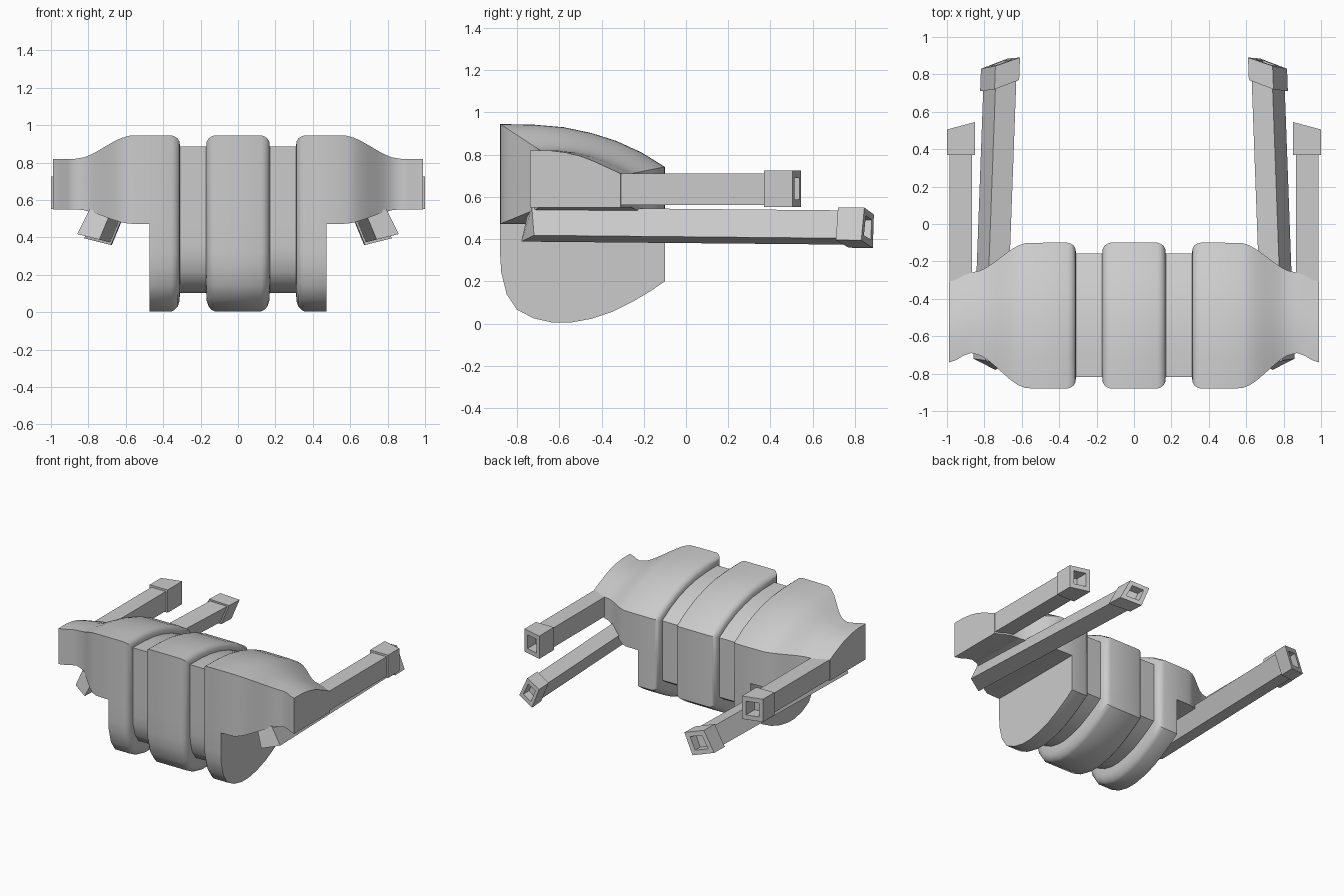
import bpy, bmesh, math

if "Cube" in bpy.data.objects:
    bpy.data.objects.remove(bpy.data.objects["Cube"])

def make(name, bm, angle=40):
    bmesh.ops.recalc_face_normals(bm, faces=bm.faces)
    me = bpy.data.meshes.new(name)
    bm.to_mesh(me)
    bm.free()
    ob = bpy.data.objects.new(name, me)
    bpy.context.collection.objects.link(ob)
    bpy.ops.object.select_all(action='DESELECT')
    ob.select_set(True)
    bpy.context.view_layer.objects.active = ob
    bpy.ops.object.shade_smooth_by_angle(angle=math.radians(angle))
    m = ob.modifiers.new("Mirror", 'MIRROR')
    m.merge_threshold = 0.0005
    return ob

def bridge(bm, a, b):
    n = len(a)
    for i in range(n):
        j = (i + 1) % n
        bm.faces.new((a[i], a[j], b[j], b[i]))

def loft(name, rings):
    bm = bmesh.new()
    vs = [[bm.verts.new(p) for p in r] for r in rings]
    for a, b in zip(vs, vs[1:]):
        bridge(bm, a, b)
    bm.faces.new(vs[0])
    bm.faces.new(vs[-1])
    return make(name, bm)

# ---- Body: side profile (y, z), upper half then underside
upper = [(-.88, .472), (-.88, .945), (-.72, .942), (-.58, .93), (-.45, .903),
         (-.33, .865), (-.21, .81), (-.10, .742), (-.10, .472)]
under = [(-.10, .20), (-.17, .152), (-.25, .105), (-.35, .055), (-.45, .022), (-.55, .004),
         (-.63, .004), (-.72, .024), (-.80, .065), (-.85, .14), (-.875, .24), (-.88, .32)]
# wing tip profile, point for point with the upper half
tip = [(-.69, .55), (-.69, .82), (-.60, .82), (-.52, .81), (-.45, .793),
       (-.39, .77), (-.32, .738), (-.26, .71), (-.26, .55)]

def inset(p, t):
    y, z = p
    return (y + t * (-.488 + .846 * (y + .49) - y), z + t * (.10 + .831 * z - z))

full = upper + under
stations = [(0, 0), (.125, 0), (.143, .1), (.158, .28), (.167, .55), (.17, 1),
            (.31, 1), (.313, .55), (.322, .28), (.337, .1), (.355, 0), (.472, 0)]
bm = bmesh.new()
rings = [[bm.verts.new((x, *inset(p, t))) for p in full] for x, t in stations]
for a, b in zip(rings, rings[1:]):
    bridge(bm, a, b)
n = len(upper)
last = rings[-1]
bm.faces.new([last[0], last[n - 1]] + last[n:])      # flat end of the lower belly
prev = last[:n]
for x in (.58, .62, .66, .70, .74, .78, .82, .87, .91, .95, .99):
    u = max(0, min(1, (x - .56) / .31))
    s = u * u * (3 - 2 * u)
    v = max(0, (x - .87) / .12)
    dy = -.05 * v * v * (3 - 2 * v)
    ring = [bm.verts.new((x, a[0] + s * (b[0] - a[0]) + dy, a[1] + s * (b[1] - a[1])))
            for a, b in zip(upper, tip)]
    bridge(bm, prev, ring)
    prev = ring
bm.faces.new(prev)
make("body", bm)

# ---- Arms: bar plus a hollow end collar
def scaled(pts, k):
    c = [sum(p[i] for p in pts) / len(pts) for i in range(3)]
    return [tuple(c[i] + k * (p[i] - c[i]) for i in range(3)) for p in pts]

def collar(name, start, end, hole=.6, depth=.1):
    rim = scaled(end, hole)
    floor = [(x, y - depth, z) for x, y, z in rim]
    loft(name, [start, end, rim, floor])

# upper arm
rect = [(.865, .562), (.865, .71), (.987, .71), (.987, .562)]
loft("upper_arm", [[(x, y, z) for x, z in rect] for y in (-.33, .42)])
crect = [(.85, .552), (.85, .725), (1.0, .725), (1.0, .552)]
start = [(x, .37, z) for x, z in crect]
end = [(x, y, z) for (x, z), y in zip(crect, (.545, .545, .505, .505))]
collar("upper_arm_collar", start, end)

# lower arm: tilted section, drifting inward towards the back
sect = [(.795, .55), (.86, .418), (.74, .388), (.685, .522)]

def lower(ys, k=1):
    cx = sum(p[0] for p in sect) / 4
    cz = sum(p[1] for p in sect) / 4
    out = []
    for (x, z), y in zip(sect, ys):
        f = (y + .75) / 1.5
        out.append((cx + k * (x - cx) - .055 * f, y, cz + k * (z - cz) - .014 * f))
    return out

loft("lower_arm", [lower((-.73, -.72, -.78, -.75)), lower((.78, .76, .82, .82))])
collar("lower_arm_collar", lower((.72, .71, .77, .77), 1.18), lower((.845, .83, .885, .89), 1.18))
